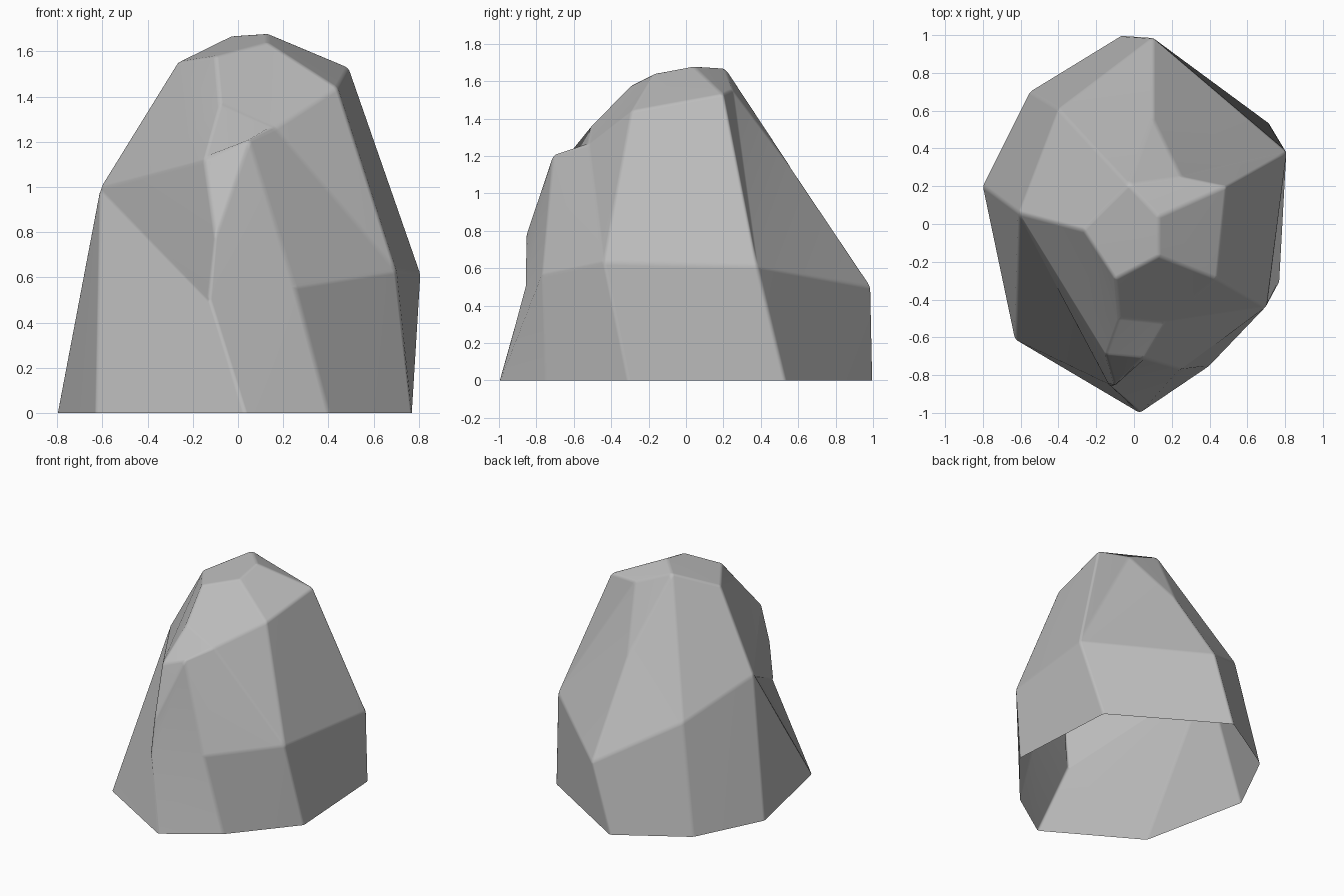
import bpy
import bmesh

cube = bpy.data.objects.get("Cube")
if cube:
    bpy.data.objects.remove(cube, do_unlink=True)

# One uniform stone colour
stone = bpy.data.materials.new("grey_stone")
stone.use_nodes = True
colour = (0.5, 0.5, 0.5, 1)
stone.diffuse_color = colour
shader = stone.node_tree.nodes["Principled BSDF"]
shader.inputs["Base Color"].default_value = colour
shader.inputs["Roughness"].default_value = 0.9

# Corner points of the boulder, grouped by level
footing = dict(a=(-.8, .2, 0), b=(-.63, -.61, 0), c=(.03, -1, 0), d=(.4, -.75, 0),
               e=(.77, -.31, 0), f=(.72, .53, 0), g=(-.06, 1, 0), h=(-.55, .7, 0))
belt = dict(i=(-.61, .06, 1), j=(-.13, -.86, .5), k=(.25, -.77, .56), l=(.7, -.44, .63),
            m=(.81, .38, .61), n=(.1, .99, .5), o=(-.4, .61, .79))
shoulder = dict(p=(-.22, -.45, 1.22), q=(-.15, -.69, 1.12), r=(-.1, -.86, .77),
                s=(.05, -.71, 1.21), t=(.44, -.29, 1.44), u=(.49, .2, 1.53),
                v=(.25, .25, 1.55), w=(.1, .56, 1.14))
crown = dict(A=(-.27, -.03, 1.55), B=(-.08, -.5, 1.37), C=(.16, -.52, 1.26),
             D=(.13, -.17, 1.64), E=(.13, .04, 1.68), F=(-.03, .21, 1.67), G=(-.1, -.29, 1.58))

bm = bmesh.new()
corner = {}
for level in (footing, belt, shoulder, crown):
    for name, position in level.items():
        corner[name] = bm.verts.new(position)


def facet(names):
    """Add one face, dropping repeated corners."""
    names = list(dict.fromkeys(names))
    if len(names) > 2:
        bm.faces.new([corner[n] for n in names])


def course(lower, upper):
    """Join two closed rings of equal length with facets."""
    for n in range(len(lower)):
        after = (n + 1) % len(lower)
        facet([lower[n], lower[after], upper[after], upper[n]])


# Steep lower walls, open underneath
course("abbcdefgh", "iiijklmno")
# Sloping upper walls
course("iiiijkllmmmnoo", "ApqrrsCtuvwwwF")
# Ledge and shoulder around the summit
course("ApqsCtuvF", "ABBCCDEFF")
# Facets closing the front ledge, back slope and summit
for names in ("qrs", "vwF", "CDGB", "ABG", "AGDEF"):
    facet(names)

mesh = bpy.data.meshes.new("boulder")
bm.to_mesh(mesh)
bm.free()
mesh.materials.append(stone)
boulder = bpy.data.objects.new("boulder", mesh)
bpy.context.collection.objects.link(boulder)

# Worn edges with smooth shading across them
for polygon in mesh.polygons:
    polygon.use_smooth = True
bevel = boulder.modifiers.new("worn_edges", "BEVEL")
bevel.width = 0.015
bevel.segments = 2
bevel.limit_method = "ANGLE"
bevel.angle_limit = 0.15
normals = boulder.modifiers.new("flat_facets", "WEIGHTED_NORMAL")
normals.keep_sharp = True
